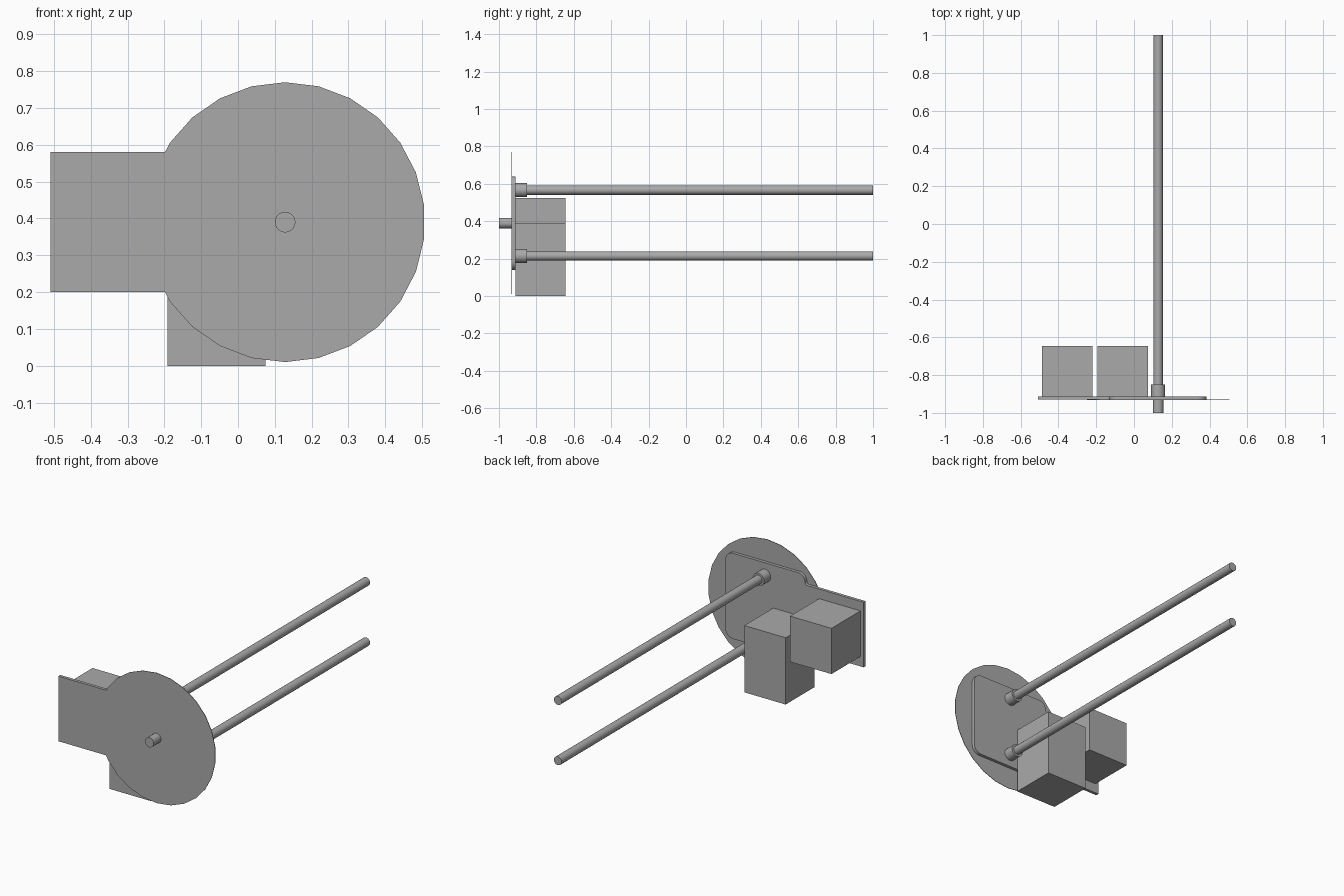
import bpy, bmesh
from math import sin, cos, radians, pi
from mathutils import Matrix

cube = bpy.data.objects.get("Cube")
if cube:
    bpy.data.objects.remove(cube)

grey = bpy.data.materials.new("plain_grey")
grey.use_nodes = True
colour = (0.4, 0.4, 0.4, 1)
grey.diffuse_color = colour
grey.node_tree.nodes["Principled BSDF"].inputs["Base Color"].default_value = colour

AXIS_X, AXIS_Z = 0.128, 0.39
PLATE_FRONT, PLATE_BACK = -0.93, -0.912


def finish(name, bm, smooth=False):
    bmesh.ops.recalc_face_normals(bm, faces=bm.faces)
    mesh = bpy.data.meshes.new(name)
    bm.to_mesh(mesh)
    bm.free()
    mesh.materials.append(grey)
    obj = bpy.data.objects.new(name, mesh)
    bpy.context.collection.objects.link(obj)
    if smooth:
        bpy.ops.object.select_all(action="DESELECT")
        obj.select_set(True)
        bpy.context.view_layer.objects.active = obj
        bpy.ops.object.shade_smooth_by_angle(angle=radians(30))
    return obj


def extrude_profile(name, points, y0, y1, smooth=False):
    """Solid from an (x, z) outline swept along y."""
    bm = bmesh.new()
    face = bm.faces.new([bm.verts.new((x, y0, z)) for x, z in points])
    moved = bmesh.ops.extrude_face_region(bm, geom=[face])["geom"]
    bmesh.ops.translate(bm, vec=(0, y1 - y0, 0),
                        verts=[v for v in moved if isinstance(v, bmesh.types.BMVert)])
    return finish(name, bm, smooth)


def arc(cx, cz, r, start, end, steps=6):
    angles = [radians(start + (end - start) * i / steps) for i in range(steps + 1)]
    return [(cx + r * cos(a), cz + r * sin(a)) for a in angles]


def rod(name, z, r, y0, y1, sides=20, smooth=True):
    outline = [(AXIS_X + r * sin(2 * pi * i / sides), z + r * cos(2 * pi * i / sides))
               for i in range(sides)]
    return extrude_profile(name, outline, y0, y1, smooth)


def box(name, x0, x1, z0, z1, y0, y1):
    return extrude_profile(name, [(x0, z0), (x1, z0), (x1, z1), (x0, z1)], y0, y1)


# Thin faceted disc and its hub pin
rod("disc", AXIS_Z, 0.38, -0.933, PLATE_FRONT, sides=26, smooth=False)
rod("hub_pin", AXIS_Z, 0.028, -1.0, -0.933)

# Mounting plate: rounded body with a narrower tab, mirrored top to bottom
R, FILLET, TOP, TAB_TOP = 0.05, 0.015, 0.25, 0.19
RIGHT, LEFT, TAB_END = 0.385, -0.13, -0.509
upper = (arc(RIGHT - R, TOP - R, R, 0, 90)
         + arc(LEFT + 0.045, TOP - 0.045, 0.045, 90, 180)
         + arc(LEFT - FILLET, TAB_TOP + FILLET, FILLET, 0, -90, 4)
         + [(TAB_END, TAB_TOP)])
outline = upper + [(x, -z) for x, z in reversed(upper)]
extrude_profile("mounting_plate", [(x, z + AXIS_Z) for x, z in outline],
                PLATE_FRONT, PLATE_BACK, True)

# Two long rods in collars
for label, side in (("upper", 1), ("lower", -1)):
    z = AXIS_Z + side * 0.176
    rod(label + "_collar", z, 0.037, PLATE_BACK, -0.85)
    rod(label + "_rod", z, 0.025, -0.85, 1.0)

# Boxes on the back of the plate
box("tall_box", -0.192, 0.075, 0, AXIS_Z, PLATE_BACK, -0.645)
box("small_box", -0.488, -0.221, 0.257, 0.524, PLATE_BACK, -0.645)
